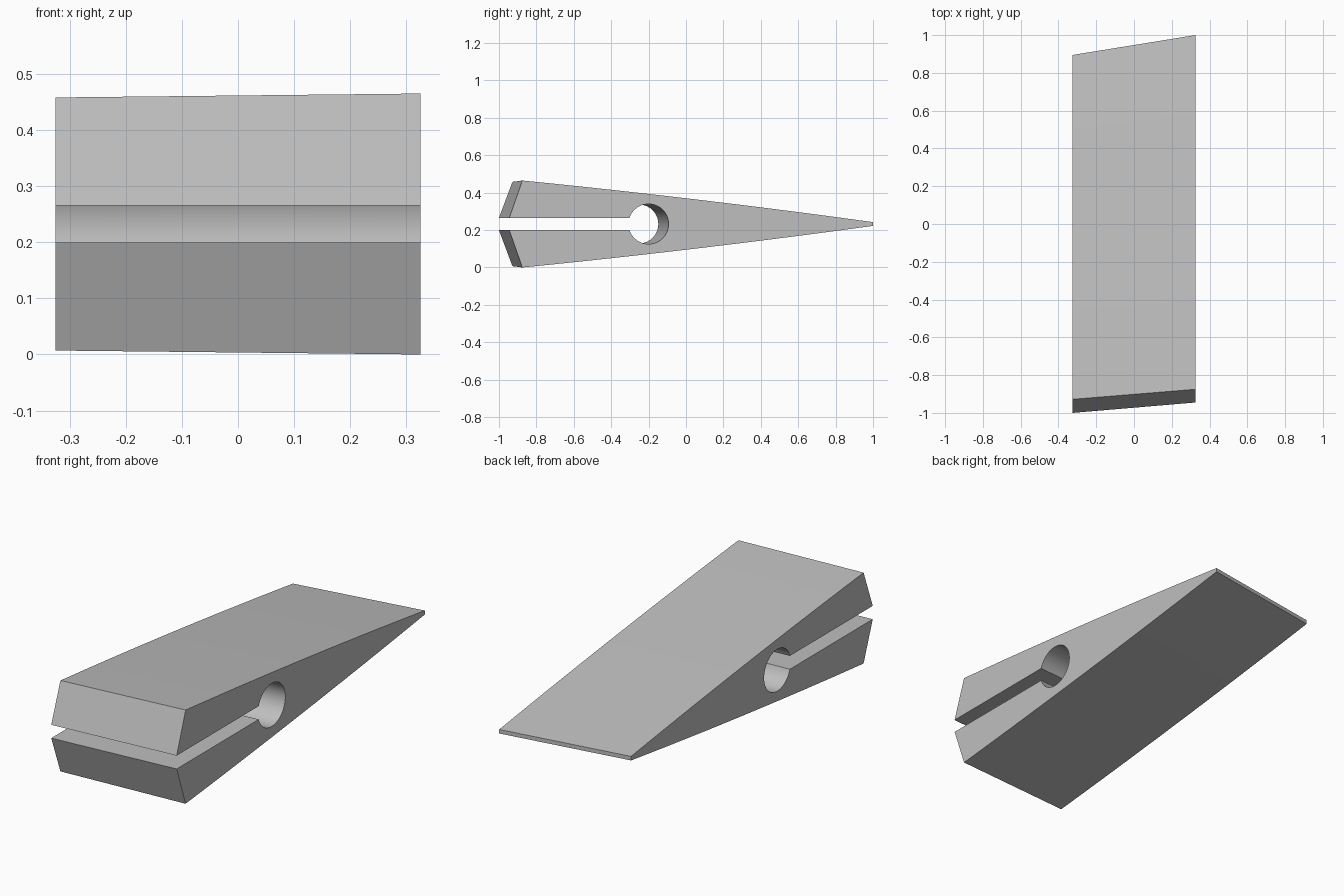
import bpy, bmesh, math

cube = bpy.data.objects.get("Cube")
if cube:
    bpy.data.objects.remove(cube, do_unlink=True)

grey = bpy.data.materials.new("plain grey")
grey.use_nodes = True
colour = (0.52, 0.52, 0.52, 1)
grey.diffuse_color = colour
grey.node_tree.nodes["Principled BSDF"].inputs["Base Color"].default_value = colour

MID = 0.2325          # height of the symmetry plane
SLOT = 0.033          # half height of the slot
WIDTH = 0.325         # half width


def half_profile(tip, shoulder, tail, half_height, hole_y, radius):
    """Upper outline from the rear edge, over the back and the jaw, to the hole."""
    pts = []
    # gently bowed back
    steps = 12
    for i in range(steps + 1):
        t = i / steps
        h = 0.01 + (half_height - 0.01) * t + 0.036 * t * (1 - t)
        pts.append((tail + (shoulder - tail) * t, h))
    # slanted jaw and slot
    pts.append((tip, SLOT))
    # round relief hole, ending on the symmetry plane
    start = math.pi - math.asin(SLOT / radius)
    arcs = 24
    for i in range(arcs + 1):
        a = start * (1 - i / arcs)
        pts.append((hole_y + radius * math.cos(a), radius * math.sin(a)))
    return pts


def ring(bm, x, *sizes):
    upper = half_profile(*sizes)
    lower = [(y, -h) for y, h in reversed(upper[:-1])]
    return [bm.verts.new((x, y, MID + h)) for y, h in upper + lower]


# keyhole wedge lofted between its two slightly different sides
bm = bmesh.new()
left = ring(bm, WIDTH, -0.945, -0.875, 1.0, 0.2325, -0.2, 0.107)
right = ring(bm, -WIDTH, -1.0, -0.928, 0.895, 0.2255, -0.252, 0.104)
bm.faces.new(left)
bm.faces.new(list(reversed(right)))
count = len(left)
for i in range(count):
    j = (i + 1) % count
    bm.faces.new((left[j], left[i], right[i], right[j]))
bmesh.ops.recalc_face_normals(bm, faces=bm.faces[:])

mesh = bpy.data.meshes.new("slotted_wedge")
bm.to_mesh(mesh)
bm.free()
mesh.materials.append(grey)
wedge = bpy.data.objects.new("slotted_wedge", mesh)
bpy.context.collection.objects.link(wedge)
bpy.ops.object.select_all(action="DESELECT")
wedge.select_set(True)
bpy.context.view_layer.objects.active = wedge
bpy.ops.object.shade_smooth_by_angle(angle=math.radians(25))
